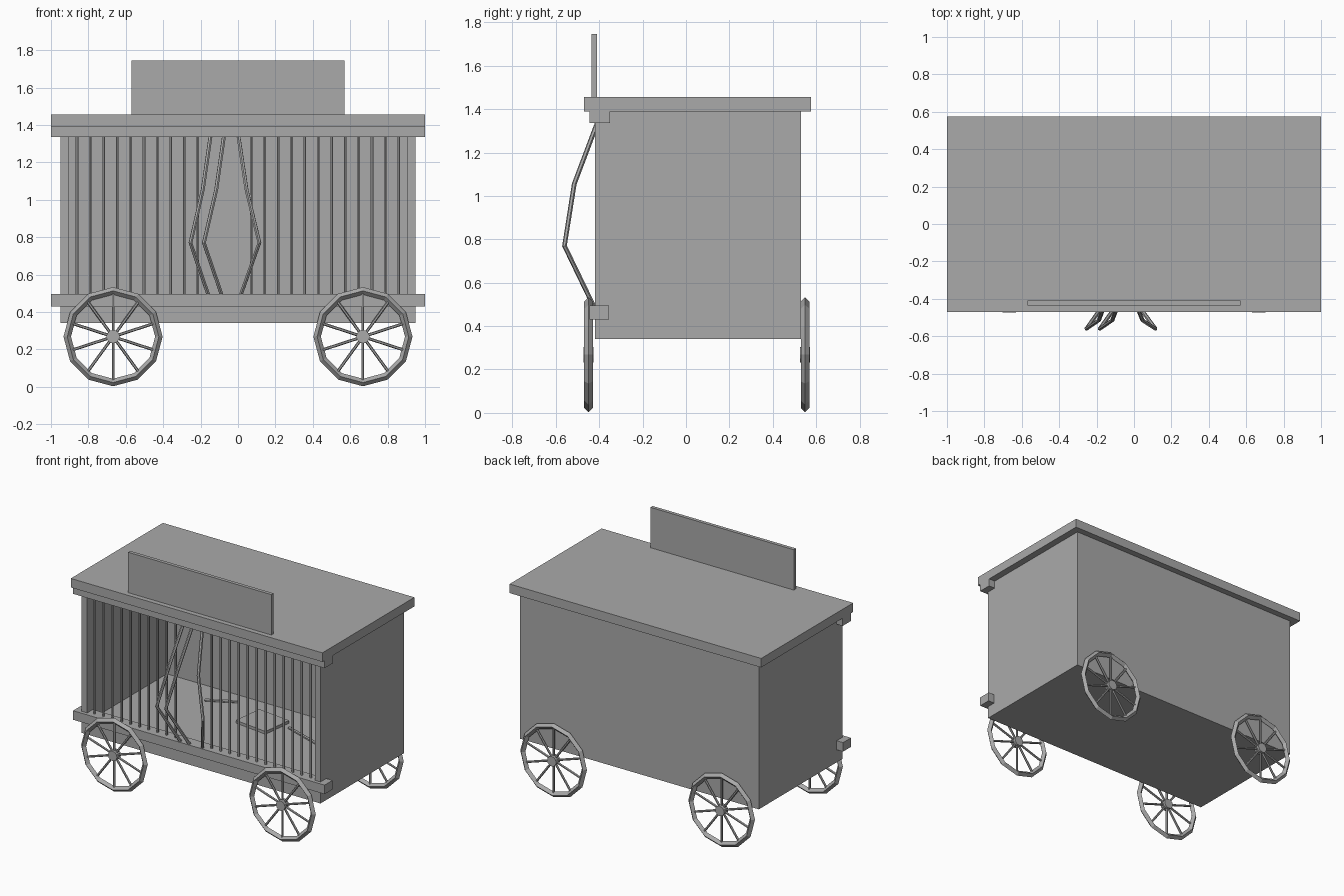
import bpy
import math
from mathutils import Vector, Matrix

cube = bpy.data.objects.get("Cube")
if cube:
    bpy.data.objects.remove(cube, do_unlink=True)

GREY = (0.4, 0.4, 0.4, 1.0)
grey = bpy.data.materials.new("plain grey")
grey.use_nodes = True
grey.diffuse_color = GREY
grey.node_tree.nodes["Principled BSDF"].inputs["Base Color"].default_value = GREY


def finish(obj, name):
    obj.name = name
    obj.data.materials.clear()
    obj.data.materials.append(grey)
    return obj


def box(name, x, y, z, turn=0):
    """Box from (min, max) ranges on each axis."""
    centre = [(a + b) / 2 for a, b in (x, y, z)]
    bpy.ops.mesh.primitive_cube_add(size=1, location=centre, rotation=(0, 0, turn))
    obj = bpy.context.object
    obj.data.transform(Matrix.Diagonal([b - a for a, b in (x, y, z)] + [1]))
    return finish(obj, name)


def rod(name, start, end, radius, sides=6):
    """Straight rod between two points."""
    start, end = Vector(start), Vector(end)
    span = end - start
    bpy.ops.mesh.primitive_cylinder_add(
        vertices=sides, radius=radius, depth=span.length, location=(start + end) / 2)
    obj = bpy.context.object
    obj.rotation_euler = span.to_track_quat('Z', 'Y').to_euler()
    return finish(obj, name)


def bent_rod(name, points, radius):
    """Rod that follows a polyline, converted to a mesh."""
    curve = bpy.data.curves.new(name, 'CURVE')
    curve.dimensions = '3D'
    curve.bevel_depth = radius
    curve.bevel_resolution = 1
    curve.use_fill_caps = True
    line = curve.splines.new('POLY')
    line.points.add(len(points) - 1)
    for point, co in zip(line.points, points):
        point.co = (*co, 1)
    obj = bpy.data.objects.new(name, curve)
    bpy.context.collection.objects.link(obj)
    bpy.ops.object.select_all(action='DESELECT')
    obj.select_set(True)
    bpy.context.view_layer.objects.active = obj
    bpy.ops.object.convert(target='MESH')
    obj = finish(bpy.context.object, name)
    for face in obj.data.polygons:
        face.use_smooth = False
    return obj


def wheel(name, x, y):
    """Twelve-sided rim with a hub and ten spokes."""
    centre = Vector((x, y, 0.268))
    bpy.ops.mesh.primitive_torus_add(
        major_segments=12, minor_segments=4, major_radius=0.245, minor_radius=0.02,
        location=centre, rotation=(math.pi / 2, 0, 0))
    finish(bpy.context.object, name + "_rim")
    half = Vector((0, 0.023, 0))
    rod(name + "_hub", centre - half, centre + half, 0.036, 12)
    for i in range(10):
        a = math.pi / 2 + i * math.tau / 10
        out = Vector((math.cos(a), 0, math.sin(a)))
        rod(f"{name}_spoke_{i + 1}", centre + out * 0.03, centre + out * 0.24, 0.008)


# Wagon body, open at the front
box("floor", (-0.95, 0.95), (-0.42, 0.53), (0.34, 0.43))
box("back_wall", (-0.95, 0.95), (0.485, 0.53), (0.43, 1.39))
box("right_wall", (-0.95, -0.905), (-0.42, 0.485), (0.43, 1.39))
box("left_wall", (0.905, 0.95), (-0.42, 0.485), (0.43, 1.39))
box("roof", (-1, 1), (-0.47, 0.575), (1.39, 1.455))
box("sign_board", (-0.57, 0.57), (-0.435, -0.41), (1.455, 1.745))

# Rails that hold the bars
box("top_rail", (-1, 1), (-0.445, -0.35), (1.335, 1.39))
box("bottom_rail", (-1, 1), (-0.445, -0.355), (0.43, 0.495))

# Straight bars, leaving out the three bent ones
BENT = (10, 11, 12)
for i in range(25):
    if i not in BENT:
        x = -0.861 + i * 0.0717
        rod(f"bar_{i + 1}", (x, -0.4, 0.48), (x, -0.4, 1.35), 0.008)

# Bent bars: sideways push grows towards the middle
PATH = ((-0.4, 1.36, 0), (-0.515, 1.055, 0.4), (-0.56, 0.77, 1), (-0.42, 0.48, 0.1))
for i, push in zip(BENT, (-0.11, -0.11, 0.115)):
    x = -0.861 + i * 0.0717
    bent_rod(f"bent_bar_{i + 1}", [(x + push * s, y, z) for y, z, s in PATH], 0.011)

# Loose things on the cage floor
box("floor_tray", (-0.09, 0.17), (0.105, 0.335), (0.43, 0.45), math.radians(-7))
rod("floor_stick_right", (-0.46, 0.28, 0.44), (-0.27, 0.38, 0.44), 0.01)
rod("floor_stick_left", (0.235, 0.245, 0.44), (0.54, 0.14, 0.44), 0.01)

# Wheels
for side, x in (("right", -0.668), ("left", 0.668)):
    for end, y in (("front", -0.449), ("back", 0.549)):
        wheel(f"{end}_{side}_wheel", x, y)
